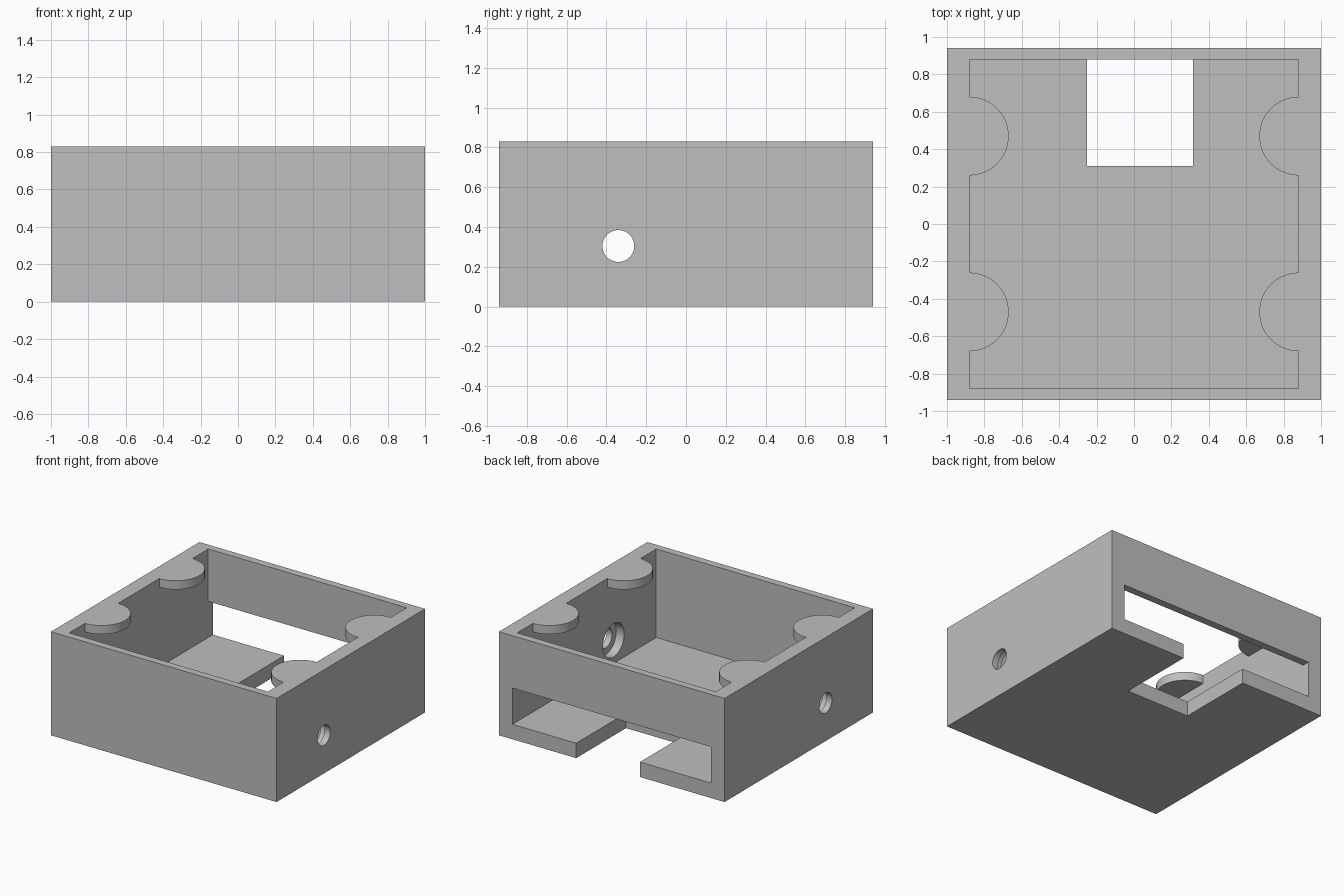
import bpy
import bmesh
from math import pi, sin, cos, radians
from mathutils import Matrix, Vector

cube = bpy.data.objects.get("Cube")
if cube:
    bpy.data.objects.remove(cube, do_unlink=True)

# Main dimensions
HALF_X, HALF_Y, HEIGHT = 1.0, 0.94, 0.83
IN_X, IN_Y, FLOOR = 0.88, 0.88, 0.12
SLOT_TOP = 0.41
BOSS_R, BOSS_Y, BOSS_DEPTH = 0.21, 0.47, 0.07
HOLE_Y, HOLE_Z, HOLE_R, BORE_R, BORE_X = -0.34, 0.305, 0.08, 0.134, 0.95

grey = bpy.data.materials.new("plain_grey")
grey.use_nodes = True
COLOUR = (0.52, 0.52, 0.52, 1)
grey.diffuse_color = COLOUR
grey.node_tree.nodes["Principled BSDF"].inputs["Base Color"].default_value = COLOUR


def make_object(name, bm):
    bmesh.ops.recalc_face_normals(bm, faces=bm.faces)
    mesh = bpy.data.meshes.new(name)
    bm.to_mesh(mesh)
    bm.free()
    mesh.materials.append(grey)
    obj = bpy.data.objects.new(name, mesh)
    bpy.context.collection.objects.link(obj)
    return obj


def box(name, low, high):
    low, high = Vector(low), Vector(high)
    bm = bmesh.new()
    bmesh.ops.create_cube(bm, size=1, matrix=Matrix.Translation((low + high) / 2)
                          @ Matrix.Diagonal((*(high - low), 1)))
    return make_object(name, bm)


def x_cylinder(name, radius, half_length):
    bm = bmesh.new()
    bmesh.ops.create_cone(bm, cap_ends=True, segments=48, radius1=radius,
                          radius2=radius, depth=2 * half_length,
                          matrix=Matrix.Translation((0, HOLE_Y, HOLE_Z))
                          @ Matrix.Rotation(pi / 2, 4, "Y"))
    return make_object(name, bm)


def half_disc(name, side, y):
    # Rounded tab whose straight back is buried a little in the side wall
    outline = [(IN_X + 0.05, -BOSS_R)]
    for i in range(33):
        a = -pi / 2 + pi * i / 32
        outline.append((IN_X - BOSS_R * cos(a), BOSS_R * sin(a)))
    outline.append((IN_X + 0.05, BOSS_R))
    bm = bmesh.new()
    face = bm.faces.new([bm.verts.new((side * px, y + py, HEIGHT - BOSS_DEPTH))
                         for px, py in outline])
    top = bmesh.ops.extrude_face_region(bm, geom=[face])
    bmesh.ops.translate(bm, vec=(0, 0, BOSS_DEPTH),
                        verts=[v for v in top["geom"] if isinstance(v, bmesh.types.BMVert)])
    return make_object(name, bm)


def combine(target, tool, operation):
    mod = target.modifiers.new(tool.name, "BOOLEAN")
    mod.object = tool
    mod.operation = operation
    mod.solver = "EXACT"
    bpy.context.view_layer.objects.active = target
    bpy.ops.object.modifier_apply(modifier=mod.name)
    bpy.data.objects.remove(tool, do_unlink=True)


# Outer shell
case = box("open_case", (-HALF_X, -HALF_Y, 0), (HALF_X, HALF_Y, HEIGHT))

# Cavity, back slot, floor notch, then the counterbored side holes
cutters = [
    box("cavity", (-IN_X, -IN_Y, FLOOR), (IN_X, IN_Y, 1)),
    box("back_slot", (-IN_X, 0.5, FLOOR), (IN_X, 1.1, SLOT_TOP)),
    box("floor_notch", (-0.25, 0.31, -0.1), (0.315, 1.1, 0.2)),
    x_cylinder("side_hole", HOLE_R, 1.2),
    x_cylinder("inner_counterbore", BORE_R, BORE_X),
]
for cutter in cutters:
    combine(case, cutter, "DIFFERENCE")

# Four rounded corner tabs, flush with the rim
for side in (-1, 1):
    for y in (-BOSS_Y, BOSS_Y):
        combine(case, half_disc("rim_tab", side, y), "UNION")

# Smooth round walls, crisp edges
bpy.ops.object.select_all(action="DESELECT")
case.select_set(True)
bpy.context.view_layer.objects.active = case
bpy.ops.object.shade_smooth_by_angle(angle=radians(30))
